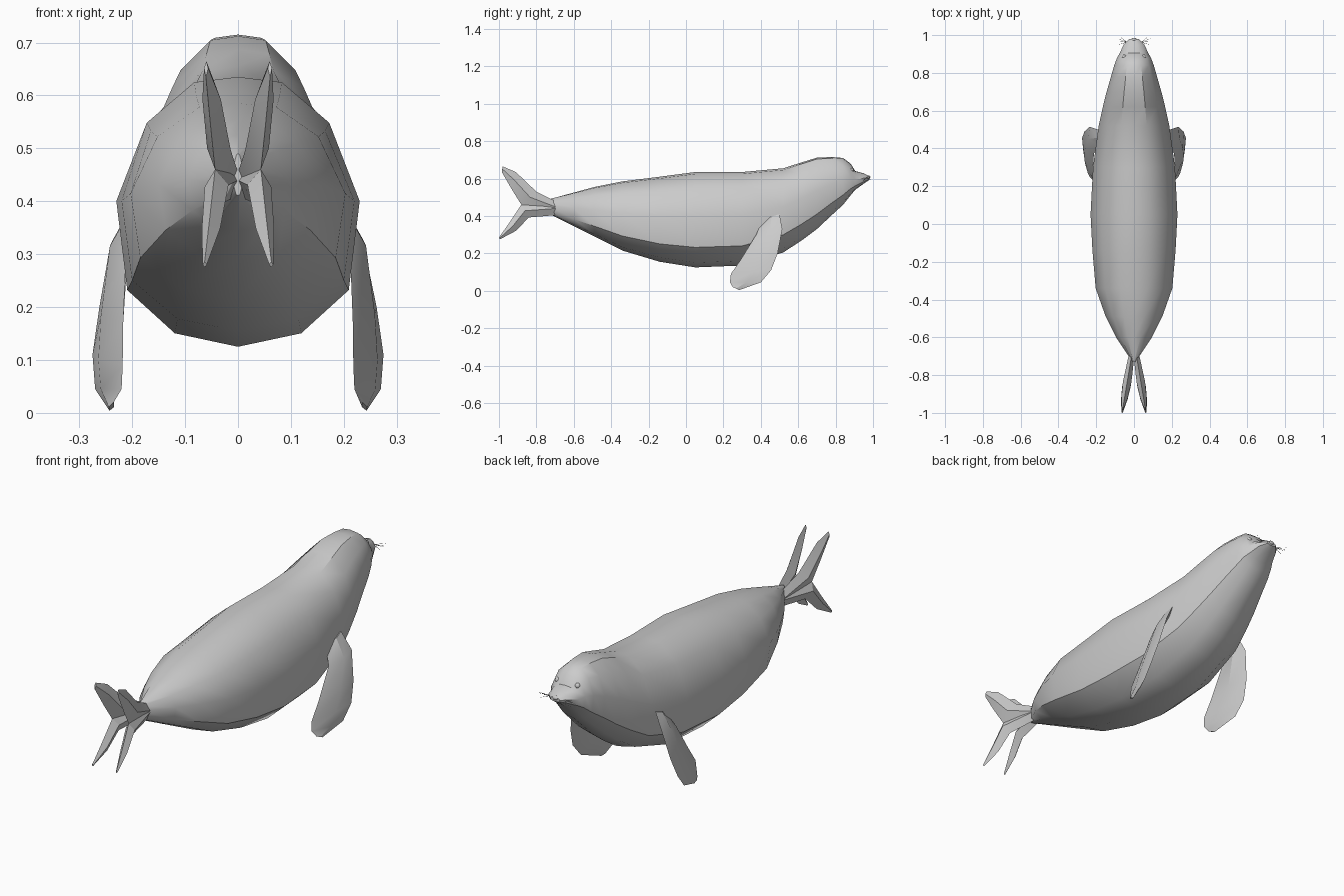
import bpy, bmesh, math
from mathutils import Vector

if "Cube" in bpy.data.objects:
    bpy.data.objects.remove(bpy.data.objects["Cube"])


def loft(name, rings, angle=35):
    """Skin a list of equal-length closed rings and cap both ends."""
    bm = bmesh.new()
    vs = [[bm.verts.new(p) for p in r] for r in rings]
    n = len(vs[0])
    for a, b in zip(vs, vs[1:]):
        for i in range(n):
            j = (i + 1) % n
            bm.faces.new((a[i], a[j], b[j], b[i]))
    bm.faces.new(vs[0])
    bm.faces.new(vs[-1])
    bmesh.ops.recalc_face_normals(bm, faces=bm.faces)
    me = bpy.data.meshes.new(name)
    bm.to_mesh(me)
    bm.free()
    ob = bpy.data.objects.new(name, me)
    bpy.context.collection.objects.link(ob)
    bpy.ops.object.select_all(action='DESELECT')
    ob.select_set(True)
    bpy.context.view_layer.objects.active = ob
    bpy.ops.object.shade_smooth_by_angle(angle=math.radians(angle))
    return ob


def mirror(p, s):
    return Vector((p[0] * s, p[1], p[2]))


def blade(name, sections, s):
    """Lens-shaped flipper from (leading edge, trailing edge, thickness)."""
    rings = []
    for a, b, t in sections:
        a, b = mirror(a, s), mirror(b, s)
        mid = a.lerp(b, 0.45)
        side = (b - a).cross(Vector((1, 0, 0))).cross(b - a).normalized() * t / 2
        rings.append([a, mid + side, b, mid - side])
    return loft(name, rings, 25)


def rod(name, p, q, r):
    p, q = Vector(p), Vector(q)
    d = (q - p).normalized()
    u = d.orthogonal().normalized()
    v = d.cross(u)
    dirs = [u * math.cos(k * 2.0944) + v * math.sin(k * 2.0944) for k in range(3)]
    return loft(name, [[p + e * r for e in dirs], [q + e * r * 0.3 for e in dirs]])


# Body: twelve-sided section swept along y (y, top, bottom, half width)
half = [(0, 1), (.36, .98), (.75, .83), (1, .54), (.91, .21), (.52, .05), (0, 0)]
section = half + [(-x, z) for x, z in half[-2:0:-1]]
stations = [
    (-.73, .49, .41, .008), (-.60, .525, .345, .095), (-.49, .555, .29, .15),
    (-.34, .585, .215, .203), (-.14, .61, .155, .22), (.05, .635, .125, .23),
    (.30, .635, .135, .217), (.52, .655, .205, .187), (.62, .687, .27, .165),
    (.70, .712, .33, .145), (.78, .715, .405, .122), (.84, .71, .46, .105),
    (.88, .68, .51, .09), (.905, .64, .54, .075), (.95, .628, .572, .055),
    (.98, .613, .592, .025)]
loft("body", [[(x * w, y, b + z * (t - b)) for x, z in section]
              for y, t, b, w in stations])

fore = [
    ((.19, .50, .41), (.17, .41, .38), .03),
    ((.235, .515, .33), (.212, .375, .30), .035),
    ((.262, .49, .20), (.217, .295, .17), .035),
    ((.275, .455, .11), (.218, .24, .09), .03),
    ((.27, .40, .045), (.22, .235, .045), .025),
    ((.243, .285, .004), (.235, .25, .02), .01)]


def lobe(top, bottom, thick):
    lean = lambda y: .012 + (-.69 - y) * .165
    return [((lean(a[0]), *a), (lean(b[0]), *b), t)
            for a, b, t in zip(top, bottom, thick)]


hind_upper = lobe([(-.69, .475), (-.80, .53), (-.91, .635), (-.98, .665)],
                  [(-.69, .41), (-.88, .46), (-.93, .54), (-.985, .635)],
                  [.03, .045, .035, .008])
hind_lower = lobe([(-.69, .47), (-.88, .46), (-.94, .37), (-1, .285)],
                  [(-.69, .405), (-.84, .392), (-.91, .32), (-.995, .275)],
                  [.03, .045, .035, .008])

for s, side in ((1, "right"), (-1, "left")):
    # Fore and hind flippers
    blade("fore_flipper_" + side, fore, s)
    blade("hind_flipper_upper_" + side, hind_upper, s)
    blade("hind_flipper_lower_" + side, hind_lower, s)
    # Eye
    bpy.ops.mesh.primitive_uv_sphere_add(segments=10, ring_count=6, radius=.013,
                                         location=(s * .052, .884, .644))
    bpy.context.object.name = "eye_" + side
    bpy.ops.object.shade_smooth()
    # Whiskers
    for k, (dx, dy, dz) in enumerate([(.05, .02, .012), (.05, .005, .0),
                                      (.045, -.012, -.012), (.035, .028, -.008)]):
        p = (s * .038, .962, .603)
        rod(f"whisker_{side}_{k}", p, (p[0] + s * dx, p[1] + dy, p[2] + dz), .0015)

# Nose
bpy.ops.mesh.primitive_uv_sphere_add(segments=10, ring_count=6, radius=.012,
                                     location=(0, .976, .608))
bpy.context.object.name = "nose"
bpy.context.object.scale = (1.3, .8, .8)
bpy.ops.object.shade_smooth()
